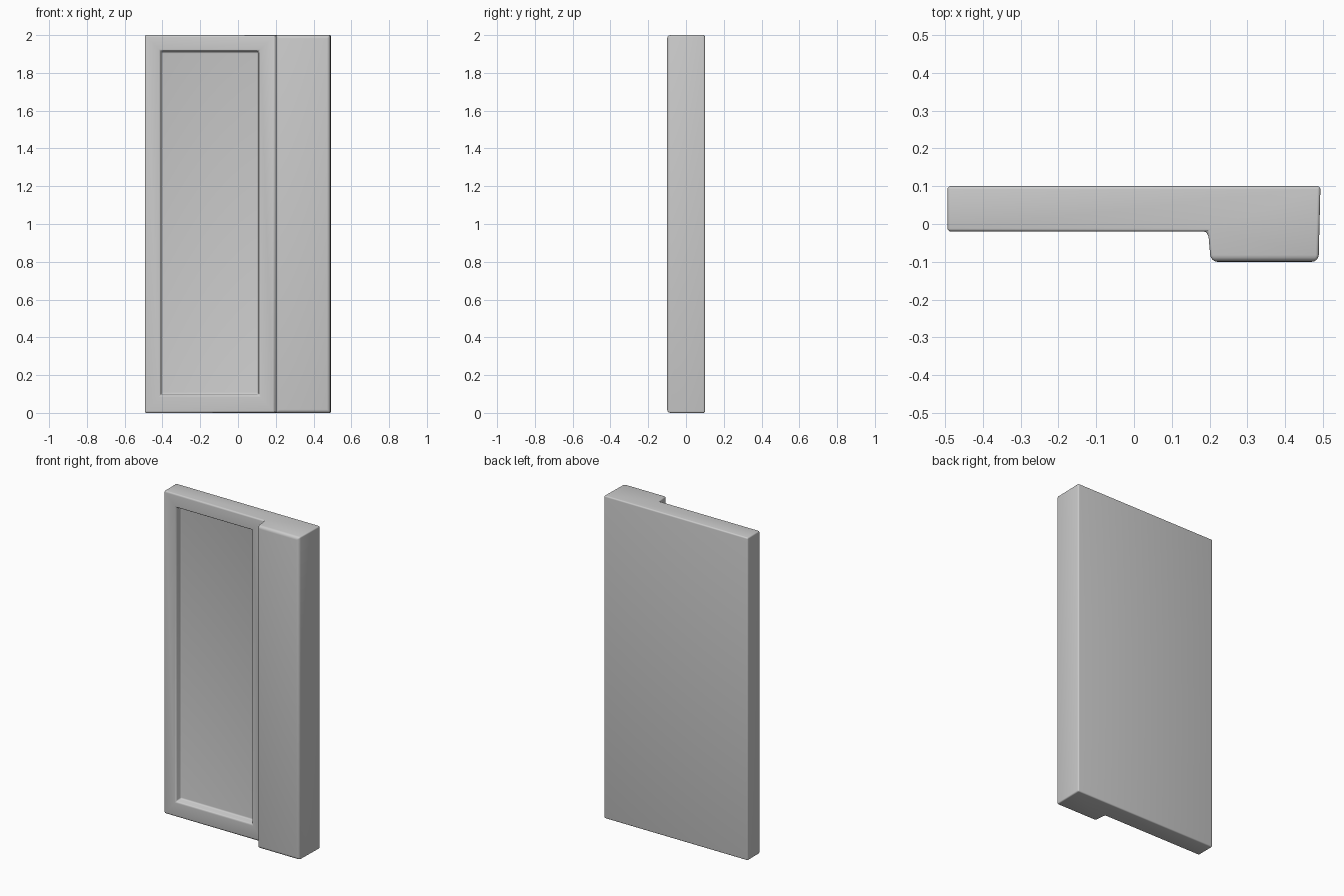
import bpy, bmesh, math

if "Cube" in bpy.data.objects:
    bpy.data.objects.remove(bpy.data.objects["Cube"])

# Stepped footprint: thin panel on the left, thicker slightly tapered slab on the right
profile = [(-0.493, 0.1), (-0.493, -0.02), (0.196, -0.02),
           (0.203, -0.1), (0.488, -0.1), (0.493, 0.1)]

bm = bmesh.new()
base = bm.faces.new([bm.verts.new((x, y, 0)) for x, y in profile])
ext = bmesh.ops.extrude_face_region(bm, geom=[base])
top = [v for v in ext["geom"] if isinstance(v, bmesh.types.BMVert)]
bmesh.ops.translate(bm, verts=top, vec=(0, 0, 2))
bmesh.ops.recalc_face_normals(bm, faces=bm.faces[:])


def place(face, x0, x1, z0, z1, y):
    """Move a rectangular face to the given bounds in the xz plane."""
    c = face.calc_center_median()
    for v in face.verts:
        v.co = (x0 if v.co.x < c.x else x1, y, z0 if v.co.z < c.z else z1)


# Recessed field in the front of the thin panel
panel = next(f for f in bm.faces if f.normal.y < -0.9
             and f.calc_center_median().x < 0)
bmesh.ops.inset_region(bm, faces=[panel], thickness=0.085)
place(panel, -0.411, 0.111, 0.093, 1.917, -0.02)
bmesh.ops.inset_region(bm, faces=[panel], thickness=0.003)
place(panel, -0.405, 0.105, 0.1, 1.911, 0.02)
bm.normal_update()

# Small rounding everywhere, larger on the thick slab's front edges
weight = bm.edges.layers.float.new("bevel_weight_edge")
for e in bm.edges:
    if e.calc_face_angle(0) > math.radians(30):
        front = all(v.co.y < -0.09 for v in e.verts)
        step = all(abs(v.co.x - 0.196) < 0.001 for v in e.verts)
        e[weight] = 1.0 if front or step else 0.45

mesh = bpy.data.meshes.new("door_panel")
bm.to_mesh(mesh)
bm.free()
door = bpy.data.objects.new("door_panel", mesh)
bpy.context.collection.objects.link(door)

bevel = door.modifiers.new("rounded_edges", "BEVEL")
bevel.limit_method = "WEIGHT"
bevel.width = 0.018
bevel.segments = 4

bpy.context.view_layer.objects.active = door
door.select_set(True)
bpy.ops.object.modifier_apply(modifier=bevel.name)
bpy.ops.object.shade_smooth_by_angle(angle=math.radians(35))
